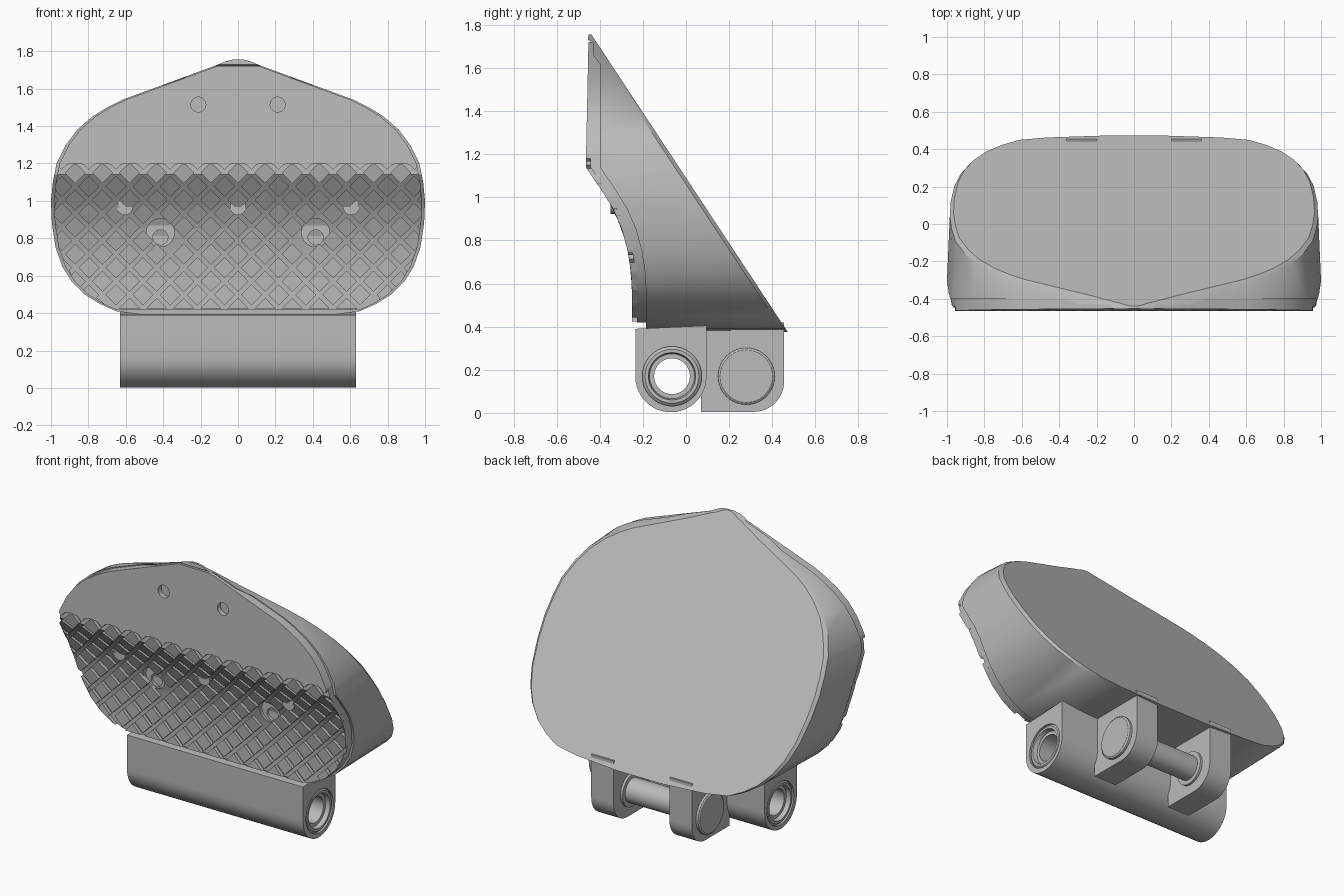
import bpy, bmesh, math
from mathutils import Matrix, Vector

cube = bpy.data.objects.get("Cube")
if cube:
    bpy.data.objects.remove(cube, do_unlink=True)

grey = bpy.data.materials.new("plain_grey")
grey.use_nodes = True
GREY = (0.5, 0.5, 0.5, 1)
grey.diffuse_color = GREY
grey.node_tree.nodes["Principled BSDF"].inputs["Base Color"].default_value = GREY

# Half width of the outline by height, and depth of the front face by height
WIDTH = [(0.375, 0.2), (0.39, 0.5), (0.41, 0.65), (0.45, 0.74), (0.5, 0.82), (0.57, 0.89),
         (0.65, 0.94), (0.75, 0.975), (0.88, 0.995), (1.0, 1.0), (1.1, 0.99), (1.2, 0.97),
         (1.3, 0.92), (1.38, 0.86), (1.45, 0.78), (1.5, 0.7), (1.54, 0.62), (1.72, 0.13),
         (1.73, 0.105), (1.745, 0.07), (1.755, 0.03)]
FRONT = [(0.375, -0.25), (0.55, -0.25), (0.65, -0.255), (0.75, -0.27), (0.85, -0.297),
         (0.95, -0.34), (1.05, -0.403), (1.14, -0.465), (1.755, -0.452)]
SEAM_TOP = [(1.2, -0.4), (1.62, -0.4), (1.66, -0.43), (1.72, -0.432), (1.73, -0.455), (1.755, -0.453)]


def lerp(table, z):
    if z <= table[0][0]:
        return table[0][1]
    for (a, u), (b, v) in zip(table, table[1:]):
        if z <= b:
            return u + (v - u) * (z - a) / (b - a)
    return table[-1][1]


def width(z):
    return lerp(WIDTH, z)


def front(z):
    return lerp(FRONT, z)


def back(z):
    return -0.435 + (1.75 - z) * 0.66


def seam(z):
    return min(front(z) + 0.065, -0.4) if 1.1 < z < 1.2 else (
        front(z) + 0.065 if z <= 1.1 else lerp(SEAM_TOP, z))


def finish(name, bm, angle=30):
    bmesh.ops.remove_doubles(bm, verts=bm.verts, dist=0.0002)
    bmesh.ops.recalc_face_normals(bm, faces=bm.faces)
    mesh = bpy.data.meshes.new(name)
    bm.to_mesh(mesh)
    bm.free()
    mesh.materials.append(grey)
    ob = bpy.data.objects.new(name, mesh)
    bpy.context.collection.objects.link(ob)
    bpy.ops.object.select_all(action='DESELECT')
    ob.select_set(True)
    bpy.context.view_layer.objects.active = ob
    if angle:
        bpy.ops.object.shade_smooth_by_angle(angle=math.radians(angle))
    return ob


def skin(bm, rings, closed=False):
    """Join equal rings of points with quads; cap the ends unless closed."""
    vs = [[bm.verts.new(p) for p in r] for r in rings]
    n = len(vs[0])
    pairs = list(zip(vs, vs[1:])) + ([(vs[-1], vs[0])] if closed else [])
    for a, b in pairs:
        for i in range(n):
            j = (i + 1) % n
            bm.faces.new((a[i], a[j], b[j], b[i]))
    if not closed:
        bm.faces.new(vs[0])
        bm.faces.new(vs[-1])


def lathe(bm, points, cy, cz, closed=False):
    """Turn (x, radius) points about an axis along x."""
    turn = [2 * math.pi * i / 40 for i in range(40)]
    skin(bm, [[(x, cy + r * math.cos(t), cz + r * math.sin(t)) for t in turn]
              for x, r in points], closed)


def prism(name, outline, x0, x1):
    bm = bmesh.new()
    skin(bm, [[(x, y, z) for y, z in outline] for x in (x0, x1)])
    return finish(name, bm)


def arc(cy, cz, r, a0, a1, n=12):
    return [(cy + r * math.cos(math.radians(a0 + (a1 - a0) * i / n)),
             cz + r * math.sin(math.radians(a0 + (a1 - a0) * i / n))) for i in range(n + 1)]


def cut(ob, cutter):
    cutter.hide_render = True
    bpy.context.view_layer.objects.active = ob
    mod = ob.modifiers.new("cut", 'BOOLEAN')
    mod.operation = 'DIFFERENCE'
    mod.solver = 'EXACT'
    mod.object = cutter
    bpy.ops.object.modifier_apply(modifier=mod.name)
    bpy.data.objects.remove(cutter, do_unlink=True)


def disc(bm, x, z, r, y0, y1):
    """Round plug or hole running along y."""
    m = Matrix.Translation((x, (y0 + y1) / 2, z)) @ Matrix.Rotation(math.pi / 2, 4, 'X')
    bmesh.ops.create_cone(bm, cap_ends=True, segments=32, radius1=r, radius2=r,
                          depth=y1 - y0, matrix=m)


# Main wedge body with a sloped back and softened back rim
rows = sorted({z for t in (WIDTH, FRONT, SEAM_TOP) for z, _ in t} | {1.1, 1.17})
rings = []
for z in rows:
    w, y0, y1 = width(z), seam(z), back(z)
    c = min(0.02, (y1 - y0) * 0.4)
    b = w - min(0.015, w * 0.2)
    rings.append([(-w, y0, z), (w, y0, z), (b, y1 - c, z), (b - c, y1, z),
                  (c - b, y1, z), (-b, y1 - c, z)])
bm = bmesh.new()
skin(bm, rings)
finish("body", bm)

# Front plate: sunk below the tread, flush above it
TREAD_TOP, TREAD_LOW, GROOVE = 1.2, 0.425, 0.022
rows = [z for z in rows if 0.43 < z < 1.725] + [0.42, TREAD_TOP - 0.001]
rings = []
for z in sorted(rows):
    w = width(z) - 0.016
    y0 = front(z) + (GROOVE if z < TREAD_TOP else 0)
    y1 = min(seam(z) + 0.015, back(z) - 0.012)
    rings.append([(-w, y0, z), (w, y0, z), (w, y1, z), (-w, y1, z)])
bm = bmesh.new()
skin(bm, rings)
plate = finish("front_plate", bm)

# Bolt pockets and shallow sockets
for name, spots in (("socket_cutter", [(0.212, 1.515, 0.04, -0.425)]),
                    ("pocket_cutter", [(0.415, 0.83, 0.075, -0.24)]),
                    ("bolt_cutter", [(0.415, 0.805, 0.04, -0.222)])):
    bm = bmesh.new()
    for x, z, r, depth in spots:
        for s in (-1, 1):
            disc(bm, s * x, z, r, -0.6, depth)
    cut(plate, finish(name, bm, 0))

# Round plugs in the tread
bm = bmesh.new()
for x in (-0.605, 0, 0.605):
    disc(bm, x, 0.967, 0.043, front(0.967), -0.27)
finish("tread_plugs", bm)

# Raised diamond tread, trimmed to the plate edge
PITCH, HALF = 0.145, 0.056
bm = bmesh.new()
for row in range(13):
    for col in range(-8, 9):
        cx = (col + 0.5 * (row % 2)) * PITCH
        cz = TREAD_LOW + row * PITCH / 2
        if abs(cx) > width(cz) + 0.03 or math.hypot(abs(cx) - 0.415, cz - 0.83) < 0.085:
            continue
        corners = [Vector((cx + HALF, cz)), Vector((cx, cz + HALF)),
                   Vector((cx - HALF, cz)), Vector((cx, cz - HALF))]
        loop = []
        for a, b in zip(corners, corners[1:] + corners[:1]):
            loop += [a.lerp(b, k / 4) for k in range(4)]
        pts = []
        for p in loop:
            z = min(max(p.y, TREAD_LOW), TREAD_TOP)
            w = width(z) - 0.016
            q = (round(min(max(p.x, -w), w), 4), round(z, 4))
            if q not in pts:
                pts.append(q)
        if len(pts) > 2:
            skin(bm, [[(x, front(z) + d, z) for x, z in pts] for d in (0, GROOVE + 0.01)])
finish("diamond_tread", bm, 0)

# Hinge barrel with a through bore and bushing
barrel = prism("hinge_barrel", [(-0.235, 0.39)] + arc(-0.07, 0.168, 0.165, 180, 360, 24)
               + [(0.095, 0.405)], -0.63, 0.63)
bm = bmesh.new()
lathe(bm, [(-0.8, 0.138), (0.8, 0.138)], -0.065, 0.17)
cut(barrel, finish("bore_cutter", bm, 0))
bm = bmesh.new()
half = [(0.6, 0.083), (0.6, 0.104), (0.628, 0.11), (0.628, 0.125), (0.615, 0.14)]
lathe(bm, half + [(-x, r) for x, r in reversed(half)], -0.065, 0.17, closed=True)
finish("barrel_bushing", bm)

# Rear lugs with inner bosses and pin heads, joined by a cross pin
LUG = [(0.07, 0.005)] + arc(0.315, 0.145, 0.14, -90, 0) + [(0.455, 0.42), (0.07, 0.42)]
for side, s in (("right", -1), ("left", 1)):
    prism(side + "_lug", LUG, s * 0.2, s * 0.36)
    bm = bmesh.new()
    lathe(bm, [(s * 0.3, 0.132), (s * 0.375, 0.132), (s * 0.382, 0.122)], 0.28, 0.17)
    finish(side + "_pin_head", bm)
    bm = bmesh.new()
    lathe(bm, [(s * 0.185, 0.105), (s * 0.25, 0.105)], 0.28, 0.17)
    finish(side + "_boss", bm)
bm = bmesh.new()
lathe(bm, [(-0.25, 0.078), (0.25, 0.078)], 0.28, 0.17)
finish("cross_pin", bm)
